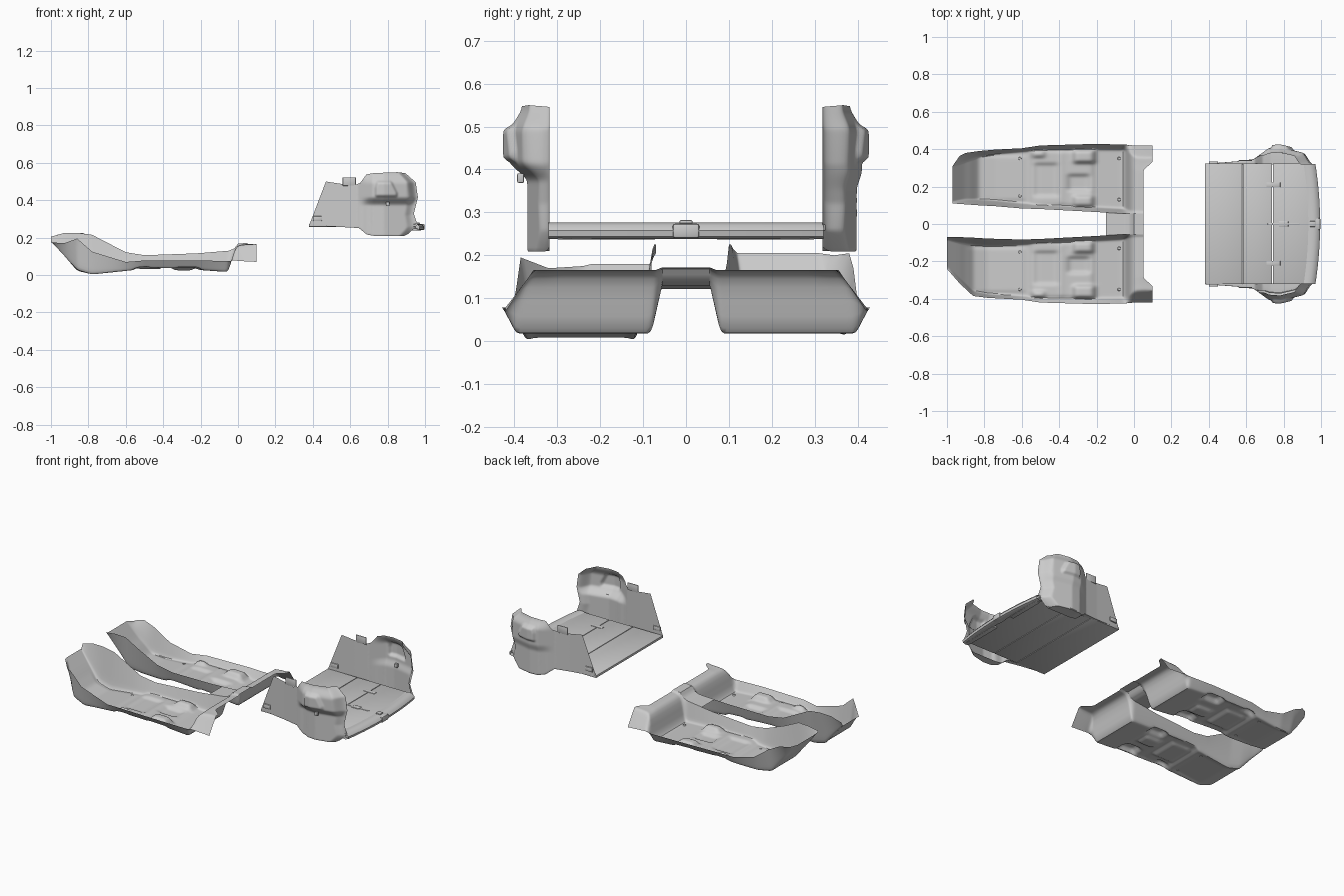
import bpy, bmesh, math

if "Cube" in bpy.data.objects:
    bpy.data.objects.remove(bpy.data.objects["Cube"])


def lerp(a, b, t):
    return a + (b - a) * t


def step(t):
    t = min(1, max(0, t))
    return t * t * (3 - 2 * t)


def table(rows, x):
    """Piecewise linear lookup; each row is (key, value, ...)."""
    x = min(max(x, rows[0][0]), rows[-1][0])
    for a, b in zip(rows, rows[1:]):
        if x <= b[0]:
            t = (x - a[0]) / (b[0] - a[0])
            return [lerp(p, q, t) for p, q in zip(a[1:], b[1:])]


def bump(x, y, x0, x1, y0, y1, soft):
    return (step((x - x0) / soft) * step((x1 - x) / soft)
            * step((y - y0) / soft) * step((y1 - y) / soft))


def finish(bm, name, angle=35):
    me = bpy.data.meshes.new(name)
    bm.to_mesh(me)
    bm.free()
    ob = bpy.data.objects.new(name, me)
    bpy.context.collection.objects.link(ob)
    bpy.ops.object.select_all(action='DESELECT')
    ob.select_set(True)
    bpy.context.view_layer.objects.active = ob
    bpy.ops.object.shade_smooth_by_angle(angle=math.radians(angle))
    return ob


def sheet(name, rows, soften=0, flip=False):
    """Skin a grid of points, softening the interior creases."""
    bm = bmesh.new()
    vs = [[bm.verts.new(p) for p in r] for r in rows]
    for a, b in zip(vs, vs[1:]):
        for i in range(len(a) - 1):
            f = (a[i], b[i], b[i + 1], a[i + 1])
            bm.faces.new(f[::-1] if flip else f)
    inner = [v for r in vs[1:-1] for v in r[1:-1]]
    for _ in range(soften):
        bmesh.ops.smooth_vert(bm, verts=inner, factor=0.5, use_axis_x=True,
                              use_axis_y=True, use_axis_z=True)
    return finish(bm, name)


def box(name, c, s, bevel=0.003):
    bm = bmesh.new()
    bmesh.ops.create_cube(bm, size=1)
    for v in bm.verts:
        v.co = [c[i] + v.co[i] * s[i] for i in range(3)]
    if bevel:
        bmesh.ops.bevel(bm, geom=bm.edges[:], offset=bevel, segments=2,
                        affect='EDGES', profile=0.5)
    return finish(bm, name)


# Carpet stations: x, y inner top/floor, y outer floor/top, z inner/floor/outer
COMMON = [
    (-.60, .083, .110, .385, .405, .122, .022, .070),
    (-.50, .080, .105, .390, .420, .106, .032, .078),
    (-.22, .065, .090, .395, .428, .116, .028, .078),
    (-.05, .055, .080, .395, .425, .130, .016, .075),
    (-.02, .055, .075, .380, .422, .142, .135, .078),
    (.00, .055, .072, .358, .420, .168, .160, .076),
    (.05, .055, .070, .355, .420, .172, .166, .070)]
FRONT_POS = [
    (-.97, .110, .120, .310, .345, .215, .205, .200),
    (-.90, .105, .130, .335, .380, .225, .110, .205),
    (-.83, .100, .130, .360, .390, .225, .020, .170),
    (-.74, .095, .125, .375, .398, .180, .014, .105)]
FRONT_NEG = [
    (-1.0, .070, .085, .220, .240, .205, .180, .175),
    (-.93, .070, .100, .290, .320, .225, .105, .170),
    (-.86, .073, .110, .360, .385, .226, .022, .195),
    (-.78, .078, .115, .375, .395, .215, .002, .125)]
# Seat mounts and footwell steps: x range, y range, height
BUMPS = [(-.56, -.21, .09, .40, .012), (-.54, -.40, .14, .33, -.012),
         (-.36, -.23, .17, .27, -.016), (-.33, -.20, .32, .41, .028),
         (-.33, -.21, .08, .16, .024), (-.55, -.47, .35, .41, .018),
         (-.40, -.375, .10, .40, .012), (-.90, -.575, .12, .37, .005)]


def carpet_half(side, st):
    rows = []
    count = round((.05 - st[0][0]) / .01)
    for k in range(count + 1):
        x = st[0][0] + k * .01
        a, b, c, d, zi, zf, zo = table(st, x)
        pts = [(lerp(a, b, i / 8), lerp(zi, zf, i / 8)) for i in range(8)]
        for i in range(45):
            y = lerp(b, c, i / 44)
            pts.append((y, zf + sum(h * bump(x, y, *r, .018) for *r, h in BUMPS)))
        pts += [(lerp(c, d, i / 8), lerp(zf, zo, i / 8)) for i in range(1, 9)]
        row = []
        for y, z in pts:
            px = x
            if side > 0:
                px = max(x, -.97 + (y - .31) * .7)
            px += .05 * step((y - .28) / .06) * step(x / .05)
            row.append((px, side * y, z))
        rows.append(row)
    sheet("carpet_left" if side < 0 else "carpet_right", rows, 4, side < 0)
    # floor mat fasteners
    for x, y in ((-.61, .15), (-.61, .35), (-.08, .13), (-.08, .35)):
        z = table(st, x)[5] + .004
        bm = bmesh.new()
        bmesh.ops.create_cone(bm, cap_ends=True, segments=16, radius1=.009,
                              radius2=.007, depth=.006)
        bmesh.ops.translate(bm, verts=bm.verts, vec=(x, side * y, z))
        finish(bm, "mat_fastener")


POS, NEG = FRONT_POS + COMMON, FRONT_NEG + COMMON
carpet_half(1, POS)
carpet_half(-1, NEG)

# Tunnel bridge joining the two carpet halves
rows = []
for k in range(21):
    x = -.15 + k * .01
    t = table(COMMON, x)
    rows.append([(x, lerp(-t[0], t[0], i / 12), t[4]) for i in range(13)])
sheet("tunnel_bridge", rows)

# Luggage side trims
PLAN = [(.38, .322), (.55, .335), (.64, .347), (.72, .405), (.78, .410),
        (.90, .382), (.97, .350)]
REAR = [(0, .91), (.15, .96), (.33, .94), (.6, .962), (.85, .95), (1, .895)]
LOW = [(0, .265), (.5, .25), (.58, .215), (.66, .207), (.96, .207), (1, .22)]
HIGH = [(0, .50), (.34, .478), (.43, .492), (.51, .538), (.6, .545),
        (.9, .55), (1, .545)]


def trim(side):
    rows = []
    for i in range(101):
        u = i / 100
        zb, zt = table(LOW, u)[0], table(HIGH, u)[0]
        row = []
        for j in range(61):
            v = j / 60
            x = lerp(.38 + .09 * v, table(REAR, v)[0], u)
            z = lerp(zb, zt, v)
            y = table(PLAN, x)[0]
            arch = step((x - .64) / .08)
            if side < 0:
                y -= .04 * arch * step((.42 - z) / .05)
            else:
                y -= .012 * arch * step((.40 - z) / .05)
            y -= .028 * arch * step((z - .485) / .065)
            # pocket, narrowing towards its top rear corner
            y += .016 * bump(x, z, .73 + max(0, z - .47) * .3,
                             .855 - max(0, z - .44) * .5, .415, .505, .012)
            y = lerp(y, .318, step((u - .9) / .1))
            row.append((x, side * y, z))
        x0, y0, z0 = row[0]
        under = [(x0, side * lerp(.318, abs(y0), k / 5), z0 + .003)
                 for k in range(5)]
        rows.append(under + row)
    sheet("luggage_trim", rows, 2, side > 0)
    box("trim_tab", (.595, side * .339, .50), (.07, .006, .045), .002)
    box("trim_hook", (.425, side * .327, .302), (.05, .014, .026), .004)
    box("trim_socket", (.80, side * .385, .38), (.02, .016, .022), .003)


trim(1)
trim(-1)

# Luggage floor boards, with narrow gaps as seams
for name, x0, x1 in (("floor_board_front", .38, .579),
                     ("floor_board_middle", .582, .739),
                     ("floor_board_rear", .742, .95)):
    box(name, ((x0 + x1) / 2, .002, .265), (x1 - x0, .645, .014), .0015)
for y in (-.21, .21):
    box("board_hinge", (.745, y, .271), (.075, .026, .008), .003)
box("board_handle", (.80, 0, .271), (.17, .012, .008), .003)
box("handle_grip", (.80, 0, .272), (.05, .032, .009), .003)

# Rear sill cover with latch recess and lower lips
SECTION = [(.925, .262), (.932, .272), (.945, .276), (.965, .277), (.985, .270),
           (.995, .258), (.992, .244), (.975, .238), (.955, .240)]
rows = []
for k in range(41):
    y = lerp(-.32, .32, k / 40)
    rows.append([(x - .025 * (y / .32) ** 2, y, z) for x, z in SECTION])
sheet("rear_sill", rows)
box("latch_cover", (.972, 0, .257), (.05, .062, .034), .006)
box("latch", (.955, 0, .277), (.03, .03, .01), .003)
for s in (-1, 1):
    box("sill_lip", (.945, s * .185, .244), (.03, .23, .014), .003)
